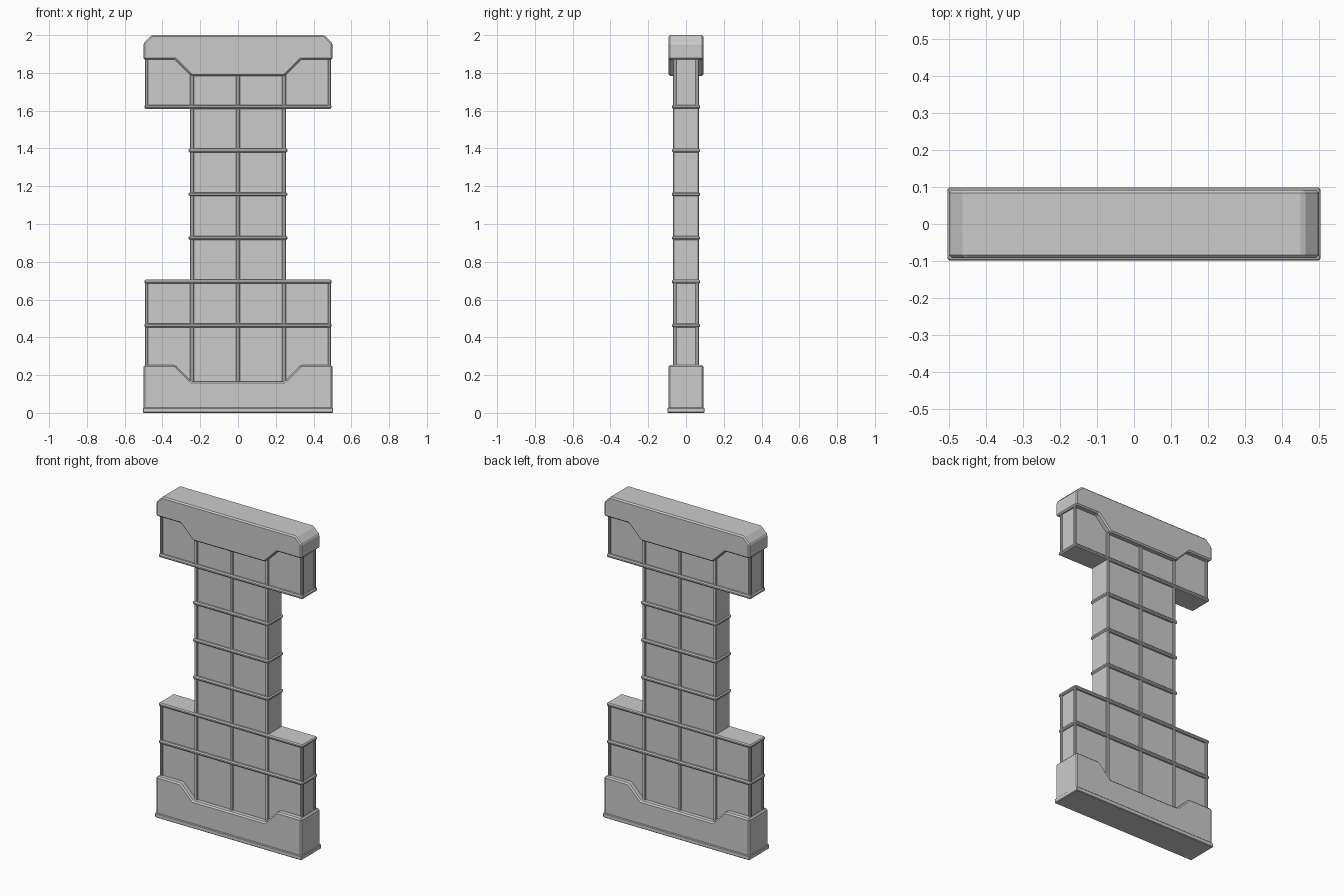
import bpy

if "Cube" in bpy.data.objects:
    bpy.data.objects.remove(bpy.data.objects["Cube"])


def finish(name, verts, faces, bevel=0.0):
    mesh = bpy.data.meshes.new(name)
    mesh.from_pydata(verts, [], faces)
    mesh.update()
    ob = bpy.data.objects.new(name, mesh)
    bpy.context.collection.objects.link(ob)
    if bevel:
        mod = ob.modifiers.new("chamfer", 'BEVEL')
        mod.width = bevel
        mod.segments = 1
        mod.limit_method = 'ANGLE'
    return ob


def extrude(name, profile, half_depth, bevel=0.0):
    """Extrude a counter-clockwise (x, z) outline through y."""
    n = len(profile)
    verts = [(x, y, z) for y in (-half_depth, half_depth) for x, z in profile]
    faces = [tuple(range(n)), tuple(range(2 * n - 1, n - 1, -1))]
    faces += [(i, i + n, (i + 1) % n + n, (i + 1) % n) for i in range(n)]
    return finish(name, verts, faces, bevel)


def box(name, x0, x1, half_depth, z0, z1, bevel=0.0):
    return extrude(name, [(x0, z0), (x1, z0), (x1, z1), (x0, z1)], half_depth, bevel)


def mirrored(half):
    """Complete a right-hand half outline, listed bottom to top."""
    return half + [(-x, z) for x, z in reversed(half)]


WALL, POST, BAND = 0.058, 0.068, 0.075

# Wall panels: wide foot, narrow column, wide head
box("lower_wall", -0.484, 0.484, WALL, 0.02, 0.695)
box("column", -0.244, 0.244, WALL, 0.5, 1.8)
box("upper_wall", -0.484, 0.484, WALL, 1.615, 1.92)

# Vertical ribs: centre, column corners, wide block corners
box("centre_rib", -0.01, 0.01, POST, 0.1, 1.85, 0.004)
for s, side in ((-1, "left"), (1, "right")):
    def rib(name, inner, outer, z0, z1):
        a, b = sorted((s * inner, s * outer))
        box(f"{side}_{name}", a, b, POST, z0, z1, 0.004)
    rib("column_rib", 0.234, 0.254, 0.1, 1.85)
    # Corner ribs stand proud of the wall faces, leaving the end panels recessed
    for y in (-1, 1):
        for tag, z0, z1 in (("lower", 0.1, 0.695), ("upper", 1.615, 1.92)):
            a, b = sorted((s * 0.476, s * 0.492))
            ob = box(f"{side}_{tag}_corner_rib", a, b, 0.009, z0, z1, 0.004)
            ob.location.y = y * (POST - 0.009)

# Horizontal bands wrapped around the body
for z in (0.463, 0.695, 1.62):
    box("wide_band", -0.496, 0.496, BAND, z - 0.01, z + 0.01, 0.006)
for z in (0.926, 1.157, 1.389):
    box("narrow_band", -0.261, 0.261, BAND, z - 0.01, z + 0.01, 0.006)

# Base with raised ends, and its bottom flange
extrude("base", [(-0.5, 0.01), (0.5, 0.01), (0.5, 0.253), (0.333, 0.253), (0.247, 0.167),
                 (-0.247, 0.167), (-0.333, 0.253), (-0.5, 0.253)], 0.092, 0.008)
box("base_flange", -0.504, 0.504, 0.098, 0.0, 0.028, 0.004)

# Cap with dropped centre and chamfered top corners
extrude("cap", mirrored([(0.247, 1.784), (0.333, 1.87), (0.5, 1.87), (0.5, 1.958), (0.458, 2.0)]),
        0.092, 0.008)
